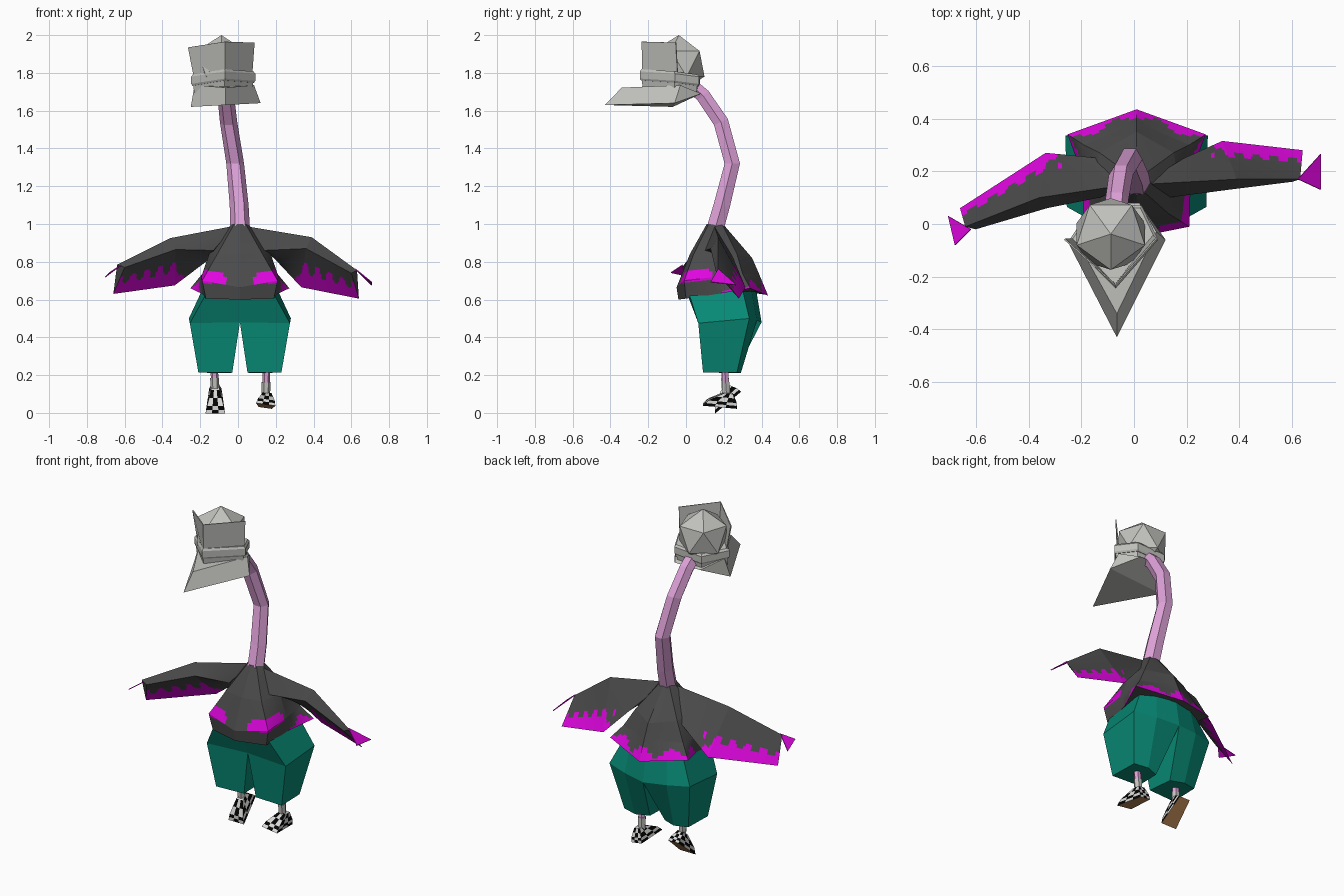
import bpy, bmesh, math
from mathutils import Vector, Matrix

if "Cube" in bpy.data.objects:
    bpy.data.objects.remove(bpy.data.objects["Cube"])


def mat(name, r, g, b):
    m = bpy.data.materials.new(name)
    m.diffuse_color = [(c / 255) ** 2.2 for c in (r, g, b)] + [1]
    m.use_nodes = True
    m.node_tree.nodes["Principled BSDF"].inputs["Base Color"].default_value = m.diffuse_color
    return m


DARK = mat("charcoal cloth", 76, 76, 76)
MAGENTA = mat("magenta paint", 222, 14, 222)
TEAL = mat("teal cloth", 16, 136, 116)
PINK = mat("pink skin", 220, 159, 214)
GREY = mat("light grey", 192, 192, 188)
BLACK = mat("black", 10, 10, 10)
WHITE = mat("off white", 215, 215, 213)
BROWN = mat("brown sole", 180, 130, 84)


def finish(name, bm, mats):
    bmesh.ops.recalc_face_normals(bm, faces=bm.faces)
    me = bpy.data.meshes.new(name)
    bm.to_mesh(me)
    bm.free()
    for m in mats:
        me.materials.append(m)
    ob = bpy.data.objects.new(name, me)
    bpy.context.collection.objects.link(ob)
    return ob


def mesh(name, verts, faces, m, thick=0):
    bm = bmesh.new()
    vs = [bm.verts.new(v) for v in verts]
    for f in faces:
        bm.faces.new([vs[i] for i in f])
    ob = finish(name, bm, [m])
    if thick:
        mod = ob.modifiers.new("thickness", "SOLIDIFY")
        mod.thickness = thick
    return ob


def loft(name, rings, mats, su=1, sv=1, rule=None, cap_mats=(0, 0)):
    """Closed rings joined by flat panels; panels are cut su x sv and coloured by rule."""
    bm = bmesh.new()
    rings = [[Vector(p) for p in r] for r in rings]
    n = len(rings[0])
    rows = []
    for i in range((len(rings) - 1) * su + 1):
        k = min(i // su, len(rings) - 2)
        t = i / su - k
        pts = [a.lerp(b, t) for a, b in zip(rings[k], rings[k + 1])]
        rows.append([bm.verts.new(pts[j].lerp(pts[(j + 1) % n], s / sv))
                     for j in range(n) for s in range(sv)])
    w = n * sv
    for i in range(len(rows) - 1):
        for j in range(w):
            f = bm.faces.new((rows[i][j], rows[i][(j + 1) % w],
                              rows[i + 1][(j + 1) % w], rows[i + 1][j]))
            if rule:
                f.material_index = rule((i + .5) / su, (j + .5) / sv, f.calc_center_median())
    for row, m in zip((rows[0], rows[-1]), cap_mats):
        bm.faces.new(row).material_index = m
    return finish(name, bm, mats)


def tube(name, path, radii, m, sides=6):
    path = [Vector(p) for p in path]
    rings = []
    for i, p in enumerate(path):
        t = (path[min(i + 1, len(path) - 1)] - path[max(i - 1, 0)]).normalized()
        x = Vector((1, 0, 0))
        y = t.cross(x).normalized()
        rings.append([p + radii[i] * (math.cos(a) * x + math.sin(a) * y)
                      for a in (math.tau * k / sides for k in range(sides))])
    return loft(name, rings, [m])


# Long bent neck
tube("neck", [(.012, .15, .96), (.006, .19, 1.1), (-.015, .245, 1.32),
              (-.05, .185, 1.54), (-.065, .09, 1.68), (-.07, .02, 1.74)],
     [.052, .05, .047, .046, .044, .042], PINK)

# Head ball
bm = bmesh.new()
bmesh.ops.create_icosphere(bm, subdivisions=1, radius=.152)
bmesh.ops.transform(bm, verts=bm.verts, matrix=Matrix.Translation((-.088, -.038, 1.848))
                    @ Matrix.Rotation(math.radians(-18), 4, 'Z'))
finish("head", bm, [GREY])


# Skull base and the thicker band around it, both pointed at the front
def head_ring(s, z):
    pts = [(.165, .02), (.105, .145), (-.075, .15), (-.165, .015), (.008, -.16)]
    return [(-.078 + x * s, -.08 + y * s, z - .11 * y + .05 * x) for x, y in pts]


loft("skull_base", [head_ring(.93, 1.70), head_ring(.97, 1.75)], [GREY])
loft("head_band", [head_ring(.99, 1.742), head_ring(1.03, 1.752),
                   head_ring(1.03, 1.79), head_ring(.97, 1.802)], [GREY])

# Folded upright plate on the forehead
mesh("forehead_plate", [(-.265, -.06, 1.935), (-.235, -.06, 1.78), (-.07, -.235, 1.965),
                        (-.07, -.232, 1.79), (.088, -.055, 1.96), (.075, -.045, 1.78)],
     [(0, 1, 3, 2), (2, 3, 5, 4)], GREY, .006)

# Pointed beak running back under the skull
mesh("beak", [(-.25, -.07, 1.62), (-.065, -.43, 1.63), (.12, -.06, 1.64),
              (-.065, -.34, 1.722), (-.23, -.04, 1.735), (.085, -.03, 1.735),
              (.02, .08, 1.69), (-.15, .08, 1.69)],
     [(0, 1, 3, 4), (1, 2, 5, 3), (3, 5, 4), (0, 2, 1), (2, 6, 5), (0, 4, 7),
      (0, 7, 6, 2), (4, 5, 6, 7)], GREY)


# Torso with painted chest patches and a painted tail hem
def body_ring(half):
    right = [(x + .01, y, z) for x, y, z in half]
    return right + [(.01 - x, y, z) for x, y, z in half[-2:0:-1]]


def torso_paint(u, v, c):
    x = abs(c.x - .01)
    if c.y < .13:
        wave = .012 * math.sin(x * 70)
        return int(u < 2.15 and x > .07 and .685 < c.z < .72 + .4 * (x - .07) + wave)
    return int(c.y > .2 and u > 2.6 + .25 * math.sin(v * 9))


loft("torso", [
    body_ring([(0, .11, 1), (.03, .12, 1), (.045, .155, 1), (.03, .19, 1), (0, .2, .995)]),
    body_ring([(0, .02, .84), (.12, .04, .84), (.16, .16, .85), (.14, .27, .84), (0, .35, .82)]),
    body_ring([(0, -.05, .665), (.2, -.01, .7), (.205, .16, .72), (.2, .3, .735), (0, .385, .74)]),
    body_ring([(0, -.04, .6), (.18, 0, .605), (.2, .17, .63), (.262, .34, .66), (0, .435, .62)]),
], [DARK, MAGENTA], 8, 8, torso_paint)


# Wings: lead, ridge and trailing points at root, elbow and wrist
def wing_paint(u, v, c):
    drip = .35 + .1 * math.copysign(1, math.sin(u * 26)) * abs(math.sin(u * 26)) ** .5
    drip *= min(1, max(0, (u - .75) / .25))
    if 1 < v < 2:
        spot = (u - .75) ** 2 * 2 + (v - 1.72) ** 2 < .005
        return int(2 - v < drip or spot)
    return int(v > 2 and v - 2 < drip * 1.45)


wings = {
    "left_wing": ([[(-.13, .1, .86), (-.02, .15, .99), (-.13, .25, .83)],
                   [(-.33, .06, .865), (-.36, .1, .925), (-.335, .27, .675)],
                   [(-.6, -.02, .77), (-.64, -.01, .785), (-.66, .06, .63)]],
                  [(-.62, -.02, .785), (-.68, -.08, .745), (-.706, .03, .72)]),
    "right_wing": ([[(.13, .1, .86), (.03, .15, .99), (.19, .25, .82)],
                    [(.36, .13, .87), (.39, .17, .93), (.335, .315, .665)],
                    [(.6, .16, .74), (.63, .17, .755), (.64, .28, .605)]],
                   [(.62, .17, .76), (.706, .13, .69), (.706, .265, .675)]),
}
for name, (rings, tip) in wings.items():
    loft(name, rings, [DARK, MAGENTA], 32, 14, wing_paint)
    mesh(name + "_tip", tip, [(0, 1, 2)], MAGENTA, .005)

# Baggy trousers, one pentagonal leg per side, joined along the middle
for side, s in (("left", -1), ("right", 1)):
    leg = [[(0, .01, .62), (.185, .02, .62), (.2, .3, .65), (.12, .345, .66), (0, .37, .66)],
           [(0, .08, .48), (.265, .065, .475), (.27, .335, .5), (.14, .375, .49), (0, .4, .48)],
           [(.04, .1, .215), (.22, .09, .215), (.215, .27, .215), (.13, .29, .21), (.05, .26, .21)]]
    loft(side + "_trouser_leg", [[(.01 + s * x, y, z) for x, y, z in r] for r in leg], [TEAL])


# Checkered shoes with brown soles, socks and shins
def checker(u, v, c):
    return (int(u * 2) + int(v * 3)) % 2


def box_ring(front, back, yf, yb, z):
    return [(-front, yf, z), (front, yf, z), (back, yb, z), (-back, yb, z)]


for side, pos, pitch, roll, ankle in (
        ("left", (-.12, .25, .077), 40, 0, (-.122, .208, .13)),
        ("right", (.145, .215, .032), -6, 8, (.147, .215, .085))):
    shoe = loft(side + "_shoe", [box_ring(.052, .035, -.125, .055, 0),
                                 box_ring(.044, .032, -.1, .048, .03),
                                 box_ring(.022, .02, -.02, .025, .075)],
                [WHITE, BLACK, BROWN], 2, 3, checker, (2, 0))
    shoe.location = pos
    shoe.rotation_euler = (math.radians(pitch), math.radians(roll), 0)
    a = Vector(ankle)
    knee = Vector((a.x * 1.03, .205, .24))
    mid = a.lerp(knee, .5)
    tube(side + "_sock", [a, mid], [.022, .024], GREY)
    tube(side + "_shin", [mid, knee], [.02, .02], PINK)
